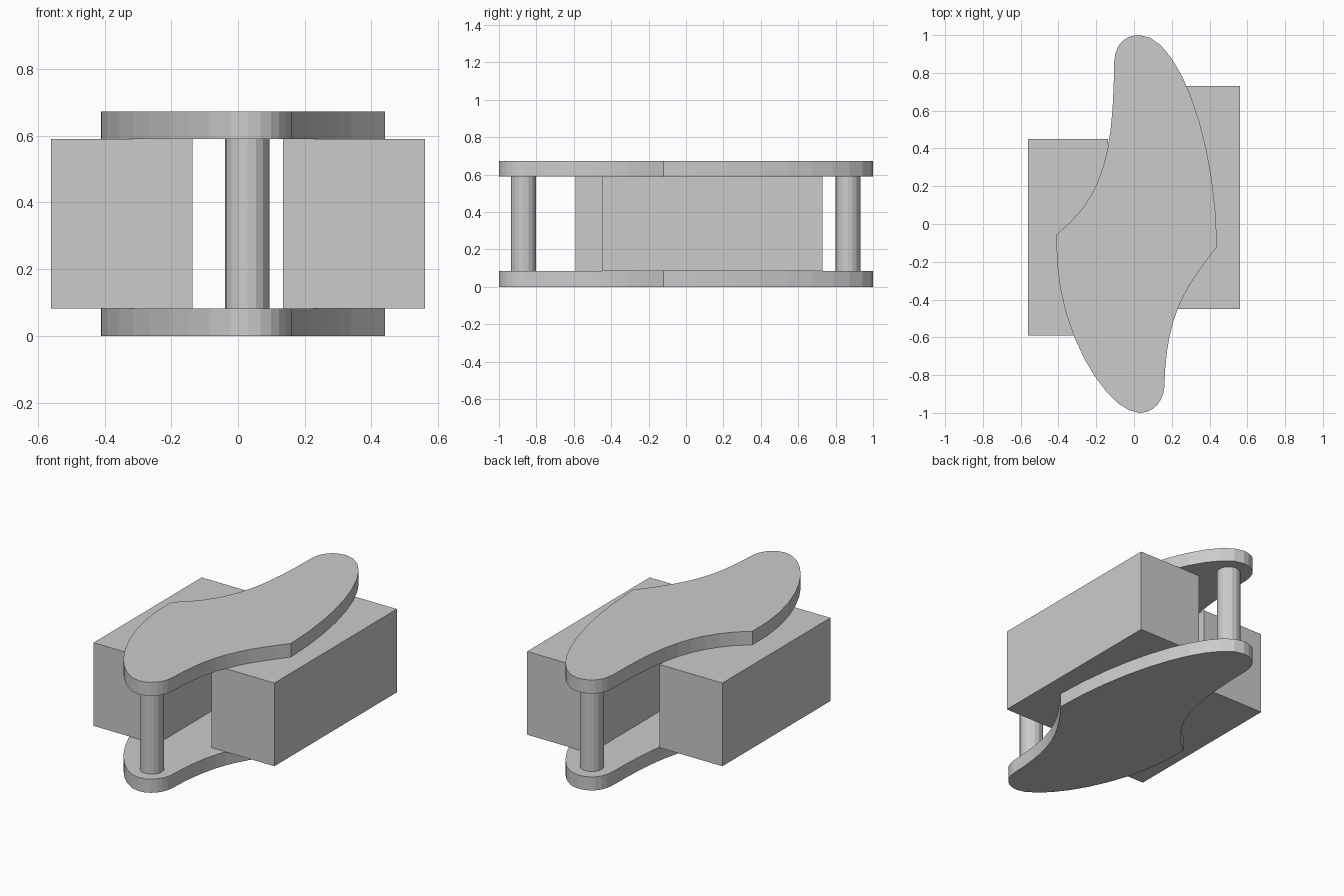
import bpy, bmesh
from mathutils import Vector
from mathutils.geometry import interpolate_bezier

if "Cube" in bpy.data.objects:
    bpy.data.objects.remove(bpy.data.objects["Cube"])

PLATE = 0.083          # plate thickness
TOP = 0.59             # underside of the upper plate
HEIGHT = 0.673


def plate(name, outline, z0, z1):
    bm = bmesh.new()
    face = bm.faces.new([bm.verts.new((p.x, p.y, z0)) for p in outline])
    ext = bmesh.ops.extrude_face_region(bm, geom=[face])
    top = [v for v in ext["geom"] if isinstance(v, bmesh.types.BMVert)]
    bmesh.ops.translate(bm, verts=top, vec=(0, 0, z1 - z0))
    bmesh.ops.recalc_face_normals(bm, faces=bm.faces)
    mesh = bpy.data.meshes.new(name)
    bm.to_mesh(mesh)
    bm.free()
    bpy.context.collection.objects.link(bpy.data.objects.new(name, mesh))


def block(name, x0, x1, y0, y1):
    bpy.ops.mesh.primitive_cube_add(
        size=1, location=((x0 + x1) / 2, (y0 + y1) / 2, (PLATE + TOP) / 2))
    ob = bpy.context.object
    ob.name = name
    ob.scale = (x1 - x0, y1 - y0, TOP - PLATE)


def pin(name, y):
    bpy.ops.mesh.primitive_cylinder_add(
        vertices=16, radius=0.067, depth=TOP - PLATE,
        location=(0.028, y, (PLATE + TOP) / 2))
    bpy.context.object.name = name


# S-shaped plate outline: each piece is start, handle, handle, end, steps
pieces = [
    ((0.03, 1), (-0.05, 1), (-0.10, 0.95), (-0.105, 0.86), 6),
    ((-0.105, 0.86), (-0.11, 0.40), (-0.15, 0.15), (-0.41, -0.055), 10),
    ((-0.41, -0.055), (-0.435, -0.55), (-0.14, -1), (0.03, -1), 10),
    ((0.03, -1), (0.11, -1), (0.155, -0.93), (0.16, -0.87), 6),
    ((0.16, -0.87), (0.17, -0.50), (0.25, -0.36), (0.44, -0.12), 10),
    ((0.44, -0.12), (0.43, 0.50), (0.22, 1), (0.03, 1), 10),
]
outline = []
for a, h1, h2, b, steps in pieces:
    pts = interpolate_bezier(*(Vector((*p, 0)) for p in (a, h1, h2, b)), steps + 1)
    outline += pts[:-1]

# Lower and upper plates
plate("lower_plate", outline, 0, PLATE)
plate("upper_plate", outline, TOP, HEIGHT)

# Two staggered blocks held between the plates
block("left_block", -0.56, -0.137, -0.59, 0.45)
block("right_block", 0.135, 0.56, -0.45, 0.73)

# Round pins at both ends
pin("front_pin", -0.868)
pin("back_pin", 0.865)
